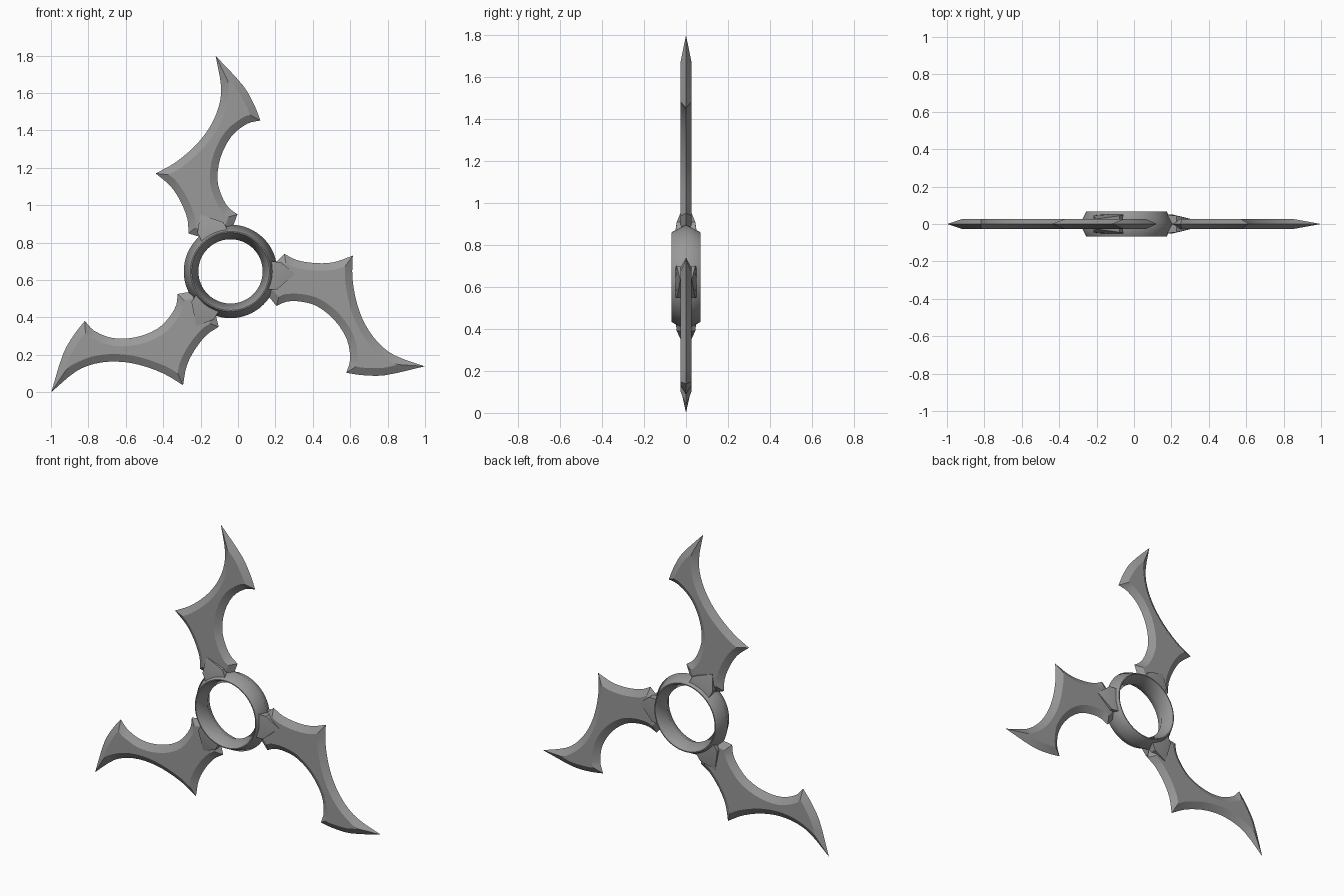
import bpy, bmesh, math
from mathutils import Vector, Matrix

if "Cube" in bpy.data.objects:
    bpy.data.objects.remove(bpy.data.objects["Cube"])

CENTRE = Vector((-0.04, 0, 0.646))   # middle of the hub ring
STEEL = bpy.data.materials.new("dark_steel")
STEEL.diffuse_color = (.32, .32, .32, 1)
STEEL.use_nodes = True
STEEL.node_tree.nodes["Principled BSDF"].inputs["Base Color"].default_value = STEEL.diffuse_color


def finish(name, bm, turn=0.0, angle=25):
    """Turn the part about the hub axis, move it to the hub and shade it."""
    bmesh.ops.recalc_face_normals(bm, faces=bm.faces)
    bm.transform(Matrix.Translation(CENTRE) @ Matrix.Rotation(-turn, 4, 'Y'))
    mesh = bpy.data.meshes.new(name)
    bm.to_mesh(mesh)
    bm.free()
    mesh.materials.append(STEEL)
    ob = bpy.data.objects.new(name, mesh)
    bpy.context.collection.objects.link(ob)
    bpy.ops.object.select_all(action='DESELECT')
    ob.select_set(True)
    bpy.context.view_layer.objects.active = ob
    bpy.ops.object.shade_smooth_by_angle(angle=math.radians(angle))


def bridge(bm, a, b):
    n = len(a)
    for i in range(n):
        j = (i + 1) % n
        bm.faces.new((a[i], a[j], b[j], b[i]))


def inset(points, t):
    """Mitred inset of a clockwise outline."""
    pts = [Vector(p) for p in points]
    out = []
    for i, p in enumerate(pts):
        d1 = (p - pts[i - 1]).normalized()
        d2 = (pts[(i + 1) % len(pts)] - p).normalized()
        n1, n2 = Vector((d1.y, -d1.x)), Vector((d2.y, -d2.x))
        out.append(p + (n1 + n2) * t / (1 + n1.dot(n2)))
    return out


def rounded(points, corners, steps=3):
    """Closed spline through the points that stays sharp at the corners."""
    p = [Vector(q) for q in points]
    n = len(p)
    out = []
    for i in range(n):
        j = (i + 1) % n
        a, b = p[i], p[j]
        ta = (b - a) if i in corners else (b - p[i - 1]) / 2
        tb = (b - a) if j in corners else (p[(j + 1) % n] - a) / 2
        # keep tangents in proportion to this span
        ta, tb = ta.normalized() * (b - a).length, tb.normalized() * (b - a).length
        for k in range(steps):
            t = k / steps
            out.append(a * (2*t**3 - 3*t*t + 1) + ta * (t**3 - 2*t*t + t)
                       + b * (3*t*t - 2*t**3) + tb * (t**3 - t*t))
    return out


# Hub ring: softly crowned outside and inside, narrow rims
PROFILE = [(.25, 0), (.214, .068), (.208, .068), (.172, 0), (.208, -.068), (.214, -.068)]
SEG = 64
bm = bmesh.new()
rings = []
for k in range(SEG):
    a = 2 * math.pi * k / SEG
    rings.append([bm.verts.new((r * math.cos(a), y, r * math.sin(a))) for r, y in PROFILE])
for k in range(SEG):
    bridge(bm, rings[k], rings[(k + 1) % SEG])
finish("hub_ring", bm, 0, 59)

# Blade outline (x, z) about the hub, clockwise from the tip
BLADE = [(-.08, 1.153), (.07, .99), (.128, .888), (.16, .807), (.09, .79),
         (.005, .722), (-.053, .61), (-.07, .492), (-.048, .406), (-.011, .342),
         (.037, .305), (.005, .219), (-.134, .176), (-.225, .203), (-.23, .278),
         (-.267, .374), (-.32, .455), (-.40, .524), (-.294, .583), (-.187, .674),
         (-.112, .77), (-.064, .877), (-.05, .984)]
CORNERS = {0, 3, 10, 11, 12, 13, 17}


def blade(name, turn):
    """Flat plate ground to a sharp edge all round."""
    bm = bmesh.new()
    edge = [bm.verts.new((p.x, 0, p.y)) for p in rounded(BLADE, CORNERS)]
    for y in (-.026, .026):
        face = [bm.verts.new((p.x, y, p.y))
                for p in rounded(inset(BLADE, .04), CORNERS)]
        bridge(bm, edge, face)
        bm.faces.new(face)
    finish(name, bm, turn)


# Clasp outline (radial, sideways, half depth): wedge thinning to a point
CLASP = [(.20, -.09, .05), (.25, -.09, .044), (.345, 0, .027),
         (.265, .06, .044), (.20, .06, .05)]


def clasp(name, turn):
    bm = bmesh.new()
    front = [bm.verts.new((u, -d, v)) for u, v, d in CLASP]
    back = [bm.verts.new((u, d, v)) for u, v, d in CLASP]
    bridge(bm, front, back)
    # shallow peak on each side
    for loop, s in ((front, -1), (back, 1)):
        mid = bm.verts.new((.25, s * .05, -.01))
        for i in range(5):
            bm.faces.new((loop[i], loop[(i + 1) % 5], mid))
    finish(name, bm, turn, 10)


for i, side in enumerate(("top", "left", "right")):
    turn = math.radians(120 * i)
    blade("blade_" + side, turn)
    clasp("clasp_" + side, turn + math.radians(118))
